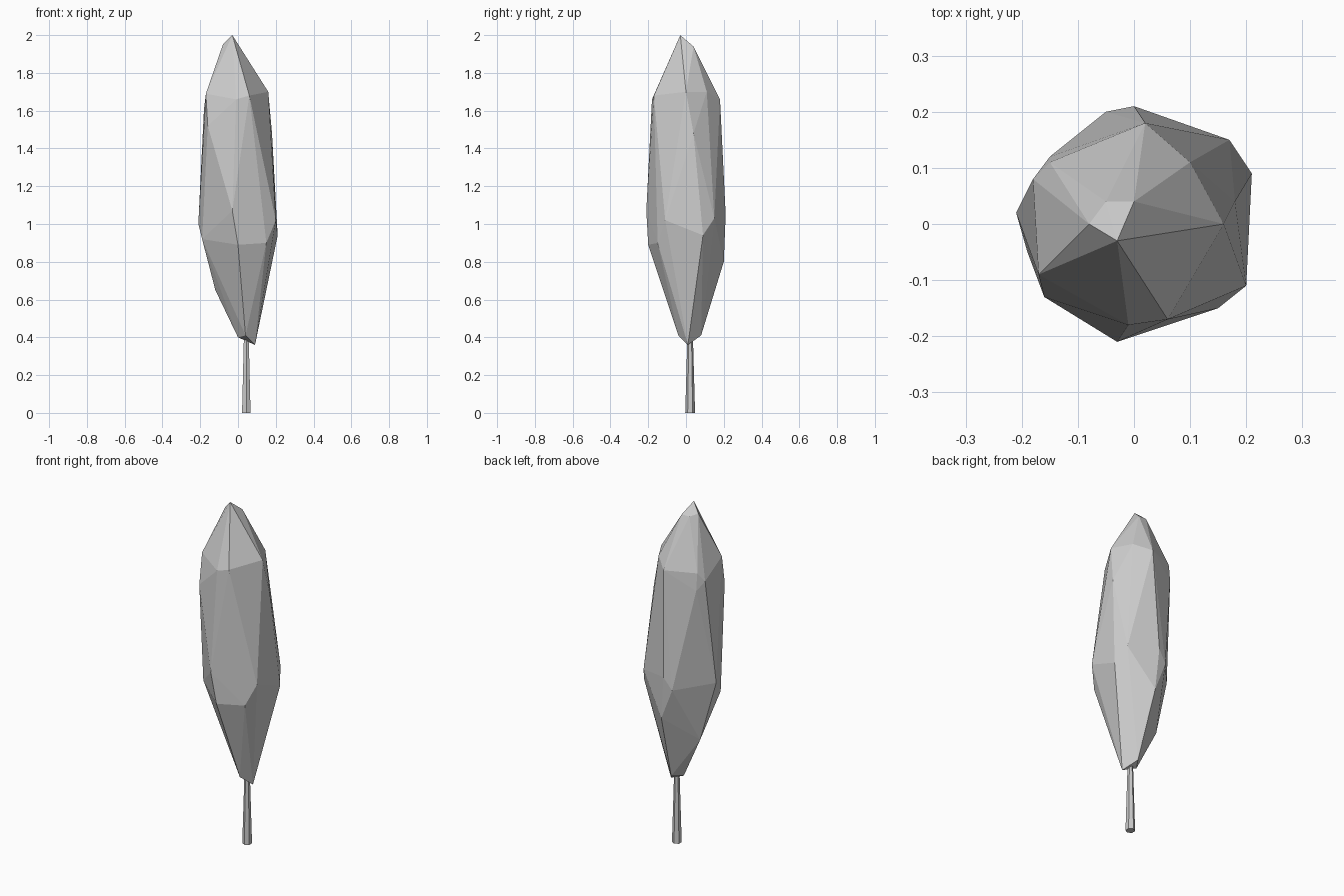
import bpy
import bmesh
from mathutils import Vector

default_cube = bpy.data.objects.get("Cube")
if default_cube:
    bpy.data.objects.remove(default_cube, do_unlink=True)


def make_material(name, colour):
    material = bpy.data.materials.new(name)
    material.use_nodes = True
    material.diffuse_color = colour
    material.node_tree.nodes["Principled BSDF"].inputs["Base Color"].default_value = colour
    return material


def add_object(name, mesh_builder, material):
    """Turn a bmesh into a flat-shaded object with one material."""
    mesh = bpy.data.meshes.new(name)
    bmesh.ops.recalc_face_normals(mesh_builder, faces=mesh_builder.faces)
    mesh_builder.to_mesh(mesh)
    mesh_builder.free()
    mesh.materials.append(material)
    part = bpy.data.objects.new(name, mesh)
    bpy.context.scene.collection.objects.link(part)
    return part


grey = make_material("plain grey", (0.6, 0.6, 0.6, 1.0))

# Foliage: a faceted hull around uneven levels of corner points (hundredths)
tip = [(-3, -3, 200), (-8, 0, 195), (-5, 4, 194), (0, 4, 194)]
shoulder = [(16, 0, 170), (6, -17, 168), (-1, -18, 166), (-17, -9, 169),
            (-15, 11, 166), (2, 18, 166), (10, 11, 170)]
upper_body = [(18, 4, 148), (-18, 8, 161), (-16, -13, 152), (-15, 12, 156)]
waist = [(-21, 2, 100), (-3, -21, 107), (0, -20, 89), (15, -15, 90),
         (20, -11, 102), (21, 9, 94), (17, 15, 103), (0, 21, 105),
         (-5, 20, 98), (-19, -5, 92)]
lower_body = [(2, 20, 80), (-12, 4, 65)]
underside = [(0, 2, 40), (4, -4, 41), (4, 8, 41), (9, 1, 36)]

hull = bmesh.new()
for level in (tip, shoulder, upper_body, waist, lower_body, underside):
    for corner in level:
        hull.verts.new(Vector(corner) / 100)
result = bmesh.ops.convex_hull(hull, input=hull.verts)
loose = {item for item in result["geom_interior"] + result["geom_unused"]
         if isinstance(item, bmesh.types.BMVert)}
bmesh.ops.delete(hull, geom=list(loose), context="VERTS")
add_object("foliage", hull, grey)

# Trunk: a thin tapered post that runs up into the foliage
height = 0.5
post = bmesh.new()
bmesh.ops.create_cone(post, cap_ends=True, segments=6, radius1=0.026,
                      radius2=0.012, depth=height)
trunk = add_object("trunk", post, grey)
trunk.location = (0.044, 0.022, height / 2)
